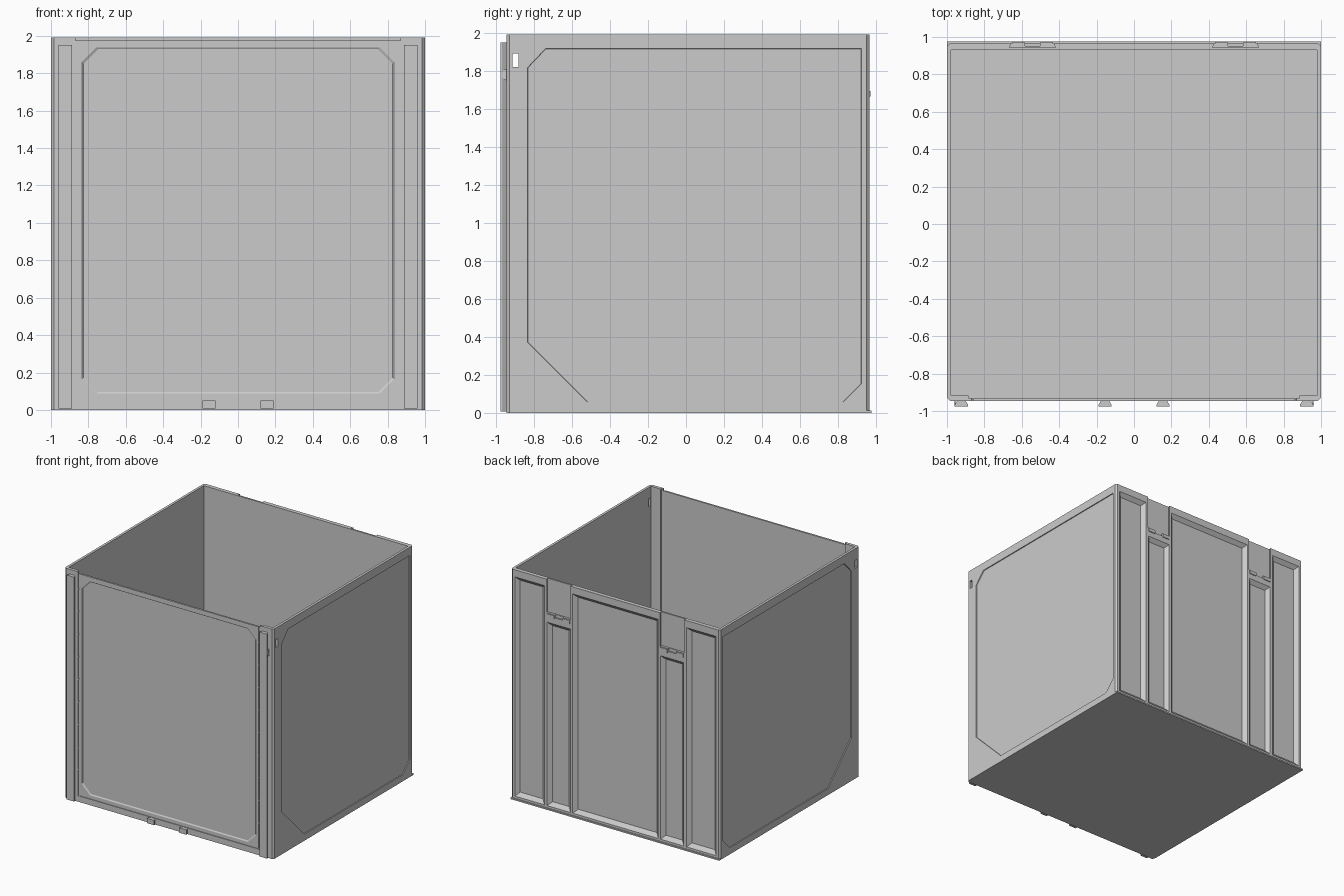
import bpy, bmesh, math
from mathutils import Vector

if "Cube" in bpy.data.objects:
    bpy.data.objects.remove(bpy.data.objects["Cube"])


def loft(name, loop_a, loop_b):
    """Closed solid between two matching 3D loops."""
    bm = bmesh.new()
    a = [bm.verts.new(p) for p in loop_a]
    b = [bm.verts.new(p) for p in loop_b]
    n = len(a)
    bm.faces.new(a)
    bm.faces.new(b[::-1])
    for i in range(n):
        bm.faces.new((a[i], b[i], b[(i + 1) % n], a[(i + 1) % n]))
    bmesh.ops.recalc_face_normals(bm, faces=bm.faces)
    me = bpy.data.meshes.new(name)
    bm.to_mesh(me)
    bm.free()
    ob = bpy.data.objects.new(name, me)
    bpy.context.collection.objects.link(ob)
    return ob


def rect(u0, u1, v0, v1, inset=0):
    return [(u0 + inset, v0 + inset), (u1 - inset, v0 + inset),
            (u1 - inset, v1 - inset), (u0 + inset, v1 - inset)]


def at_x(pts, x):
    return [(x, u, v) for u, v in pts]


def at_y(pts, y):
    return [(u, y, v) for u, v in pts]


def at_z(pts, z):
    return [(u, v, z) for u, v in pts]


def shrink(pts, d):
    """Pull each point towards the middle of the outline by about d."""
    c = sum((Vector(p) for p in pts), Vector((0, 0))) / len(pts)
    return [tuple(c + (Vector(p) - c) * (1 - d)) for p in pts]


def box(name, x0, x1, y0, y1, z0, z1):
    return loft(name, at_z(rect(x0, x1, y0, y1), z0), at_z(rect(x0, x1, y0, y1), z1))


def cut(target, cutter):
    m = target.modifiers.new("cut", 'BOOLEAN')
    m.operation = 'DIFFERENCE'
    m.solver = 'EXACT'
    m.object = cutter
    bpy.context.view_layer.objects.active = target
    bpy.ops.object.modifier_apply(modifier=m.name)
    bpy.data.objects.remove(cutter, do_unlink=True)


# Bin shell: outer outline with small corner chamfers
c = 0.015
outline = [(-1 + c, -.945), (1 - c, -.945), (1, -.945 + c), (1, .965 - c),
           (1 - c, .965), (-1 + c, .965), (-1, .965 - c), (-1, -.945 + c)]
shell = loft("bin_shell", at_z(outline, 0), at_z(outline, 1.99))

# Interior, with the front wall set forward between two corner posts
inside = [(-.978, -.918), (-.885, -.918), (-.885, -.929), (.885, -.929),
          (.885, -.918), (.978, -.918), (.978, .93), (-.978, .93)]
cut(shell, loft("cavity", at_z(inside, .03), at_z(inside, 2.1)))
cut(shell, box("front_top_cut", -.87, .87, -1, -.91, 1.975, 2.1))

# Front panel recess with clipped corners and sloped border
k = .077
front = [(-.835 + k, .085), (.835 - k, .085), (.835, .085 + k), (.835, 1.94 - k),
         (.835 - k, 1.94), (-.835 + k, 1.94), (-.835, 1.94 - k), (-.835, .085 + k)]
cut(shell, loft("front_recess", at_y(front, -.946), at_y(shrink(front, .012), -.939)))

# Narrow groove framing the front panel
for s in (-1, 1):
    xa, xb = sorted((s * .858, s * .872))
    cut(shell, box("groove", xa, xb, -.96, -.939, .05, 1.98))
cut(shell, box("groove", -.859, .859, -.96, -.9392, .052, .06))

# Side panel recesses and the slots through both sides
side = [(-.835, 1.82), (-.74, 1.92), (.925, 1.92), (.925, .15),
        (.83, .055), (-.52, .055), (-.835, .37)]
for s in (-1, 1):
    cut(shell, loft("side_recess", at_x(side, s * 1.01), at_x(shrink(side, .004), s * .993)))
    xa, xb = sorted((s * .95, s * 1.05))
    cut(shell, box("side_slot", xa, xb, -.913, -.882, 1.82, 1.89))

# Back pockets with sloped walls: (x0, x1, top z)
pockets = [(-.41, .41, 1.93)]
for s in (-1, 1):
    for a, b, top in ((.68, .965, 1.93), (.43, .655, 1.62)):
        xa, xb = sorted((s * a, s * b))
        pockets.append((xa, xb, top))
for xa, xb, top in pockets:
    cut(shell, loft("pocket", at_y(rect(xa, xb, .03, top), .966),
                    at_y(rect(xa, xb, .03, top, .033), .936)))

# Open latch notches at the top of the back, flared like a dovetail
for s in (-1, 1):
    m = s * .543
    prof = [(m - .108, .98), (m + .108, .98), (m + .122, .945), (m - .122, .945)]
    cut(shell, loft("notch", at_z(prof, 1.70), at_z(prof, 2.1)))
    cut(shell, box("catch_cut", m - .04, m + .04, .952, 1.0, 1.675, 1.71))

# Base lip along the bottom of the back
box("back_base_lip", -1, 1, .93, .975, 0, .012)
# Ledge beads under the latch notches
for s in (-1, 1):
    m = s * .543
    for d in (-1, 1):
        xa, xb = sorted((m + d * .042, m + d * .11))
        box("latch_ledge", xa, xb, .96, .972, 1.665, 1.695)


def dovetail(name, x, w, z0, z1):
    """Rail that widens away from the front wall."""
    prof = [(x - w * .6, -.944), (x + w * .6, -.944), (x + w, -.967),
            (x + w, -.975), (x - w, -.975), (x - w, -.967)]
    return loft(name, at_z(prof, z0), at_z(prof, z1))


# Front rails, rail nubs, lower feet and groove beads
for s in (-1, 1):
    dovetail("front_rail", s * .9225, .036, .008, 1.95)
    dovetail("front_foot", s * .155, .035, .008, .05)
    bpy.ops.mesh.primitive_cylinder_add(vertices=24, radius=.03, depth=.006,
                                        rotation=(0, math.pi / 2, 0),
                                        location=(s * .957, -.945, 1.78))
    nub = bpy.context.object
    nub.name = "rail_nub"
    nub.scale.y = .8
    for i in range(10):
        z = .28 + i * .195
        if z < 1.95:
            box("groove_bead", s * .865 - .009, s * .865 + .009, -.9455, -.935, z - .004, z + .004)
